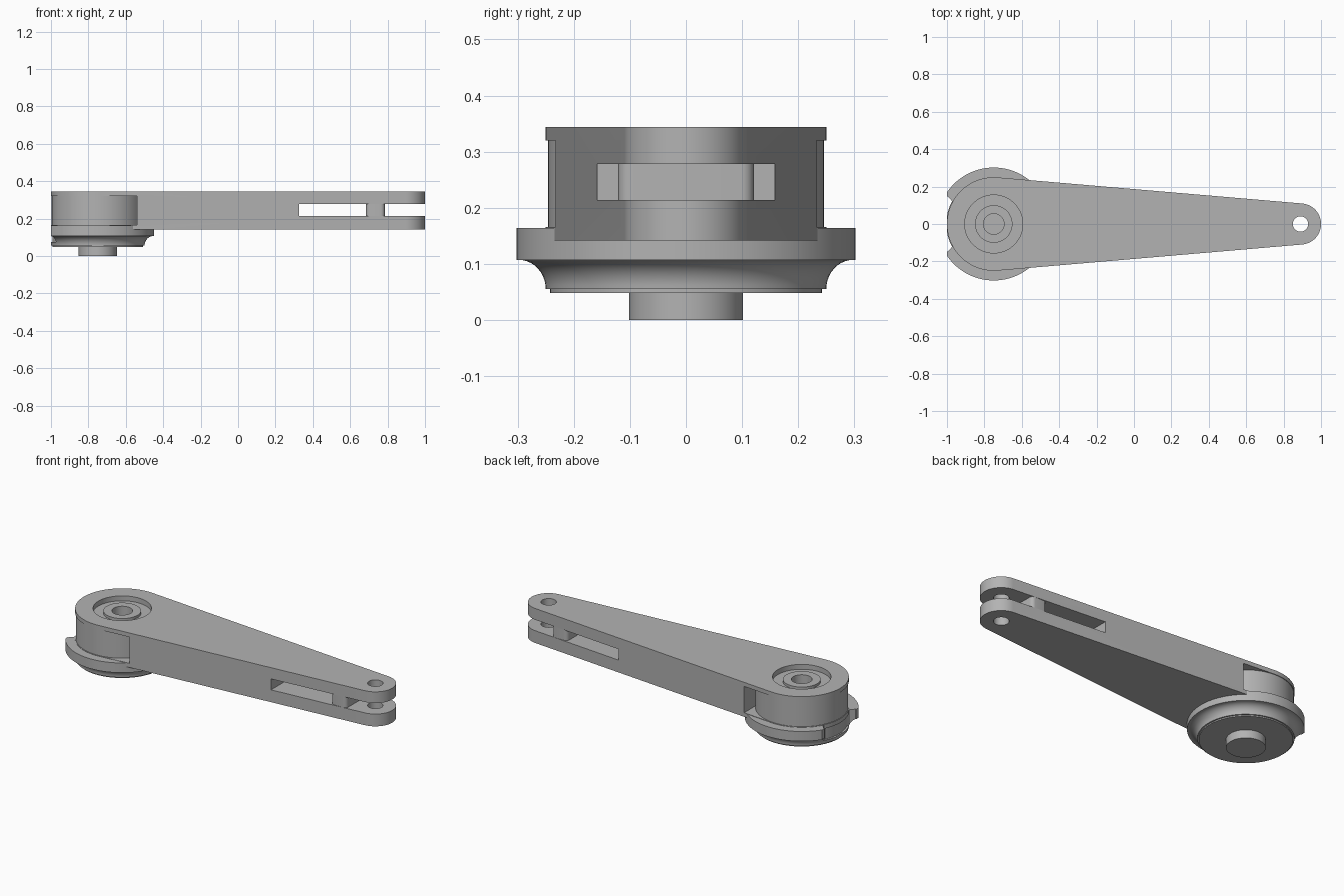
import bpy, bmesh, math

cube = bpy.data.objects.get("Cube")
if cube:
    bpy.data.objects.remove(cube, do_unlink=True)

grey = bpy.data.materials.new("light_grey_metal")
grey.use_nodes = True
colour = (0.45, 0.45, 0.45, 1)
grey.diffuse_color = colour
grey.node_tree.nodes["Principled BSDF"].inputs["Base Color"].default_value = colour

PIVOT, PIN = -0.75, 0.89


def finish(name, bm):
    bmesh.ops.remove_doubles(bm, verts=bm.verts, dist=1e-5)
    bmesh.ops.recalc_face_normals(bm, faces=bm.faces)
    mesh = bpy.data.meshes.new(name)
    bm.to_mesh(mesh)
    bm.free()
    mesh.materials.append(grey)
    obj = bpy.data.objects.new(name, mesh)
    bpy.context.collection.objects.link(obj)
    return obj


def prism(name, outline, z0, z1):
    bm = bmesh.new()
    face = bm.faces.new([bm.verts.new((x, y, z0)) for x, y in outline])
    ext = bmesh.ops.extrude_face_region(bm, geom=[face])["geom"]
    for v in ext:
        if isinstance(v, bmesh.types.BMVert):
            v.co.z = z1
    return finish(name, bm)


def box(name, x0, x1, half_y, z0, z1):
    return prism(name, [(x0, -half_y), (x1, -half_y), (x1, half_y), (x0, half_y)], z0, z1)


def lathe(name, profile, cx, steps=96):
    bm = bmesh.new()
    verts = [bm.verts.new((cx + r, 0, z)) for r, z in profile]
    edges = [bm.edges.new(pair) for pair in zip(verts, verts[1:])]
    bmesh.ops.spin(bm, geom=verts + edges, cent=(cx, 0, 0), axis=(0, 0, 1),
                   angle=2 * math.pi, steps=steps)
    return finish(name, bm)


def arc(cx, r, a0, a1, n):
    return [(cx + r * math.cos(a0 + (a1 - a0) * i / n),
             r * math.sin(a0 + (a1 - a0) * i / n)) for i in range(n + 1)]


def activate(obj):
    bpy.ops.object.select_all(action="DESELECT")
    obj.select_set(True)
    bpy.context.view_layer.objects.active = obj


def cut(obj, cutter):
    activate(obj)
    mod = obj.modifiers.new("cut", "BOOLEAN")
    mod.operation = "DIFFERENCE"
    mod.solver = "EXACT"
    mod.object = cutter
    bpy.ops.object.modifier_apply(modifier=mod.name)
    bpy.data.objects.remove(cutter, do_unlink=True)


# Tapered arm: two circles joined by their tangent lines
big, small = 0.25, 0.11
tangent = math.acos((big - small) / (PIN - PIVOT))
outline = arc(PIVOT, big, tangent, 2 * math.pi - tangent, 72)
outline += arc(PIN, small, -tangent, tangent, 36)
arm = prism("arm", outline, 0.142, 0.344)

# Round pocket around the pivot barrel
barrel = 0.246
opening = math.acos(0.21 / barrel)
pocket = arc(PIVOT, barrel, opening, 2 * math.pi - opening, 72)
pocket += [(-0.54, -0.4), (-1.1, -0.4), (-1.1, 0.4), (-0.54, 0.4)]
cut(arm, prism("pocket_cutter", pocket, 0.166, 0.32))

# Stepped bearing recess on top
cut(arm, lathe("recess_cutter", [(0, 0.28), (0.055, 0.28), (0.055, 0.33), (0.1, 0.33),
                                 (0.1, 0.315), (0.155, 0.315), (0.155, 0.4), (0, 0.4)], PIVOT))

# Side window, fork slot and pin hole
cut(arm, box("window_cutter", 0.325, 0.685, 0.3, 0.214, 0.278))
cut(arm, box("fork_cutter", 0.685, 1.1, 0.3, 0.214, 0.278))
cut(arm, lathe("pin_cutter", [(0, 0), (0.041, 0), (0.041, 0.5), (0, 0.5)], PIN, 48))

# Web between window and fork, with rounded corners
web = box("fork_web", 0.685, 0.785, 0.121, 0.212, 0.28)
activate(web)
bm = bmesh.new()
bm.from_mesh(web.data)
upright = [e for e in bm.edges if abs(e.verts[0].co.z - e.verts[1].co.z) > 0.01]
bmesh.ops.bevel(bm, geom=upright, offset=0.022, segments=6, profile=0.5, affect="EDGES")
bm.to_mesh(web.data)
bm.free()

# Flanged base with a concave flare underneath
flare = [(0.25 + 0.048 * (1 - math.cos(a)), 0.055 + 0.052 * math.sin(a))
         for a in [math.pi / 2 * i / 10 for i in range(11)]]
base = lathe("flanged_base", [(0, 0.048), (0.242, 0.048), (0.242, 0.055)] + flare
             + [(0.302, 0.107), (0.302, 0.164), (0, 0.164)], PIVOT)
cut(base, box("trim_cutter", -1.2, -1.0, 0.5, 0, 0.3))

# Notch at the end of the flange
notch = [(-1.1, -0.152), (-0.995, -0.146), (-0.975, -0.125), (-0.97, -0.1)]
notch += arc(PIVOT, 0.242, math.pi + 0.4, math.pi - 0.4, 16)
notch += [(x, -y) for x, y in reversed(notch[:4])]
cut(base, prism("notch_cutter", notch, 0.075, 0.3))

# Output shaft
shaft = lathe("shaft", [(0, 0), (0.102, 0), (0.102, 0.06), (0, 0.06)], PIVOT, 64)

for part in (arm, web, base, shaft):
    activate(part)
    bpy.ops.object.shade_smooth_by_angle(angle=math.radians(30))
